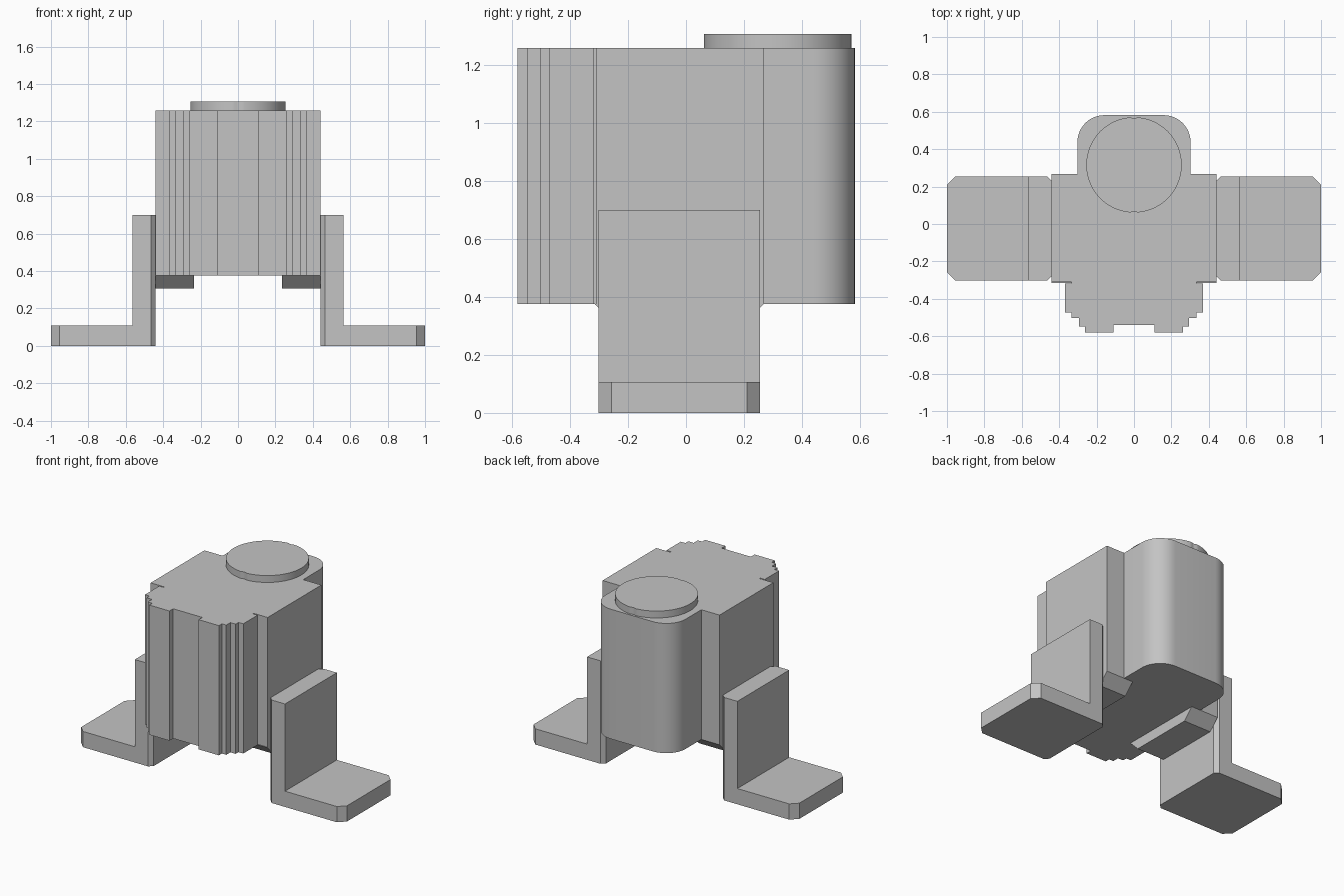
import bpy, bmesh, math
from mathutils import Vector

cube = bpy.data.objects.get("Cube")
if cube:
    bpy.data.objects.remove(cube, do_unlink=True)

grey = bpy.data.materials.new("plain grey")
grey.use_nodes = True
colour = (0.55, 0.55, 0.55, 1)
grey.diffuse_color = colour
grey.node_tree.nodes["Principled BSDF"].inputs["Base Color"].default_value = colour


def prism(name, points, sweep, bevels=(), smooth=False):
    """Sweep a closed outline along a vector; chamfer upright edges at given x."""
    bm = bmesh.new()
    face = bm.faces.new([bm.verts.new(p) for p in points])
    swept = bmesh.ops.extrude_face_region(bm, geom=[face], use_keep_orig=True)
    moved = [v for v in swept["geom"] if isinstance(v, bmesh.types.BMVert)]
    bmesh.ops.translate(bm, verts=moved, vec=Vector(sweep))
    for x, width in bevels:
        edges = [e for e in bm.edges
                 if all(abs(v.co.x - x) < 0.001 for v in e.verts)
                 and abs(e.verts[0].co.z - e.verts[1].co.z) > 0.01]
        bmesh.ops.bevel(bm, geom=edges, offset=width, segments=1, affect="EDGES")
    bmesh.ops.recalc_face_normals(bm, faces=bm.faces)
    mesh = bpy.data.meshes.new(name)
    bm.to_mesh(mesh)
    bm.free()
    mesh.materials.append(grey)
    obj = bpy.data.objects.new(name, mesh)
    bpy.context.collection.objects.link(obj)
    if smooth:
        bpy.ops.object.select_all(action="DESELECT")
        obj.select_set(True)
        bpy.context.view_layer.objects.active = obj
        bpy.ops.object.shade_smooth_by_angle(angle=math.radians(30))
    return obj


# Body: stepped front, rounded lobe at the back, half outline mirrored
half = [(0.11, -0.54), (0.11, -0.58), (0.262, -0.58), (0.262, -0.548),
        (0.295, -0.548), (0.295, -0.503), (0.335, -0.503), (0.335, -0.472),
        (0.37, -0.472), (0.37, -0.318), (0.335, -0.318), (0.335, -0.31),
        (0.44, -0.31), (0.44, 0.268), (0.303, 0.268)]
radius = 0.145
for i in range(13):
    a = math.pi / 2 * i / 12
    half.append((0.303 - radius + radius * math.cos(a),
                 0.582 - radius + radius * math.sin(a)))
outline = half + [(-x, y) for x, y in reversed(half)]
bottom, top = 0.376, 1.258
prism("body", [(x, y, bottom) for x, y in outline], (0, 0, top - bottom), smooth=True)

# Round cap with a shallow notch at front and back
cap = []
for i in range(120):
    a = math.tau * (i + 0.5) / 120
    r = 0.249 if abs(math.cos(a)) < 0.07 else 0.255
    cap.append((r * math.cos(a), 0.316 + r * math.sin(a), top))
prism("top_cap", cap, (0, 0, 0.047), smooth=True)

# Angle brackets and the bevelled pads beneath the body
for side, sign in (("left", 1), ("right", -1)):
    ell = [(0.44, 0), (1, 0), (1, 0.107), (0.565, 0.107), (0.565, 0.7), (0.44, 0.7)]
    prism(side + "_bracket", [(sign * x, -0.302, z) for x, z in ell],
          (0, 0.557, 0), bevels=((sign, 0.045), (sign * 0.44, 0.025)))
    pad = [(-0.315, bottom), (-0.245, 0.306), (0.198, 0.306), (0.268, bottom)]
    prism(side + "_pad", [(sign * 0.235, y, z) for y, z in pad], (sign * 0.205, 0, 0))
